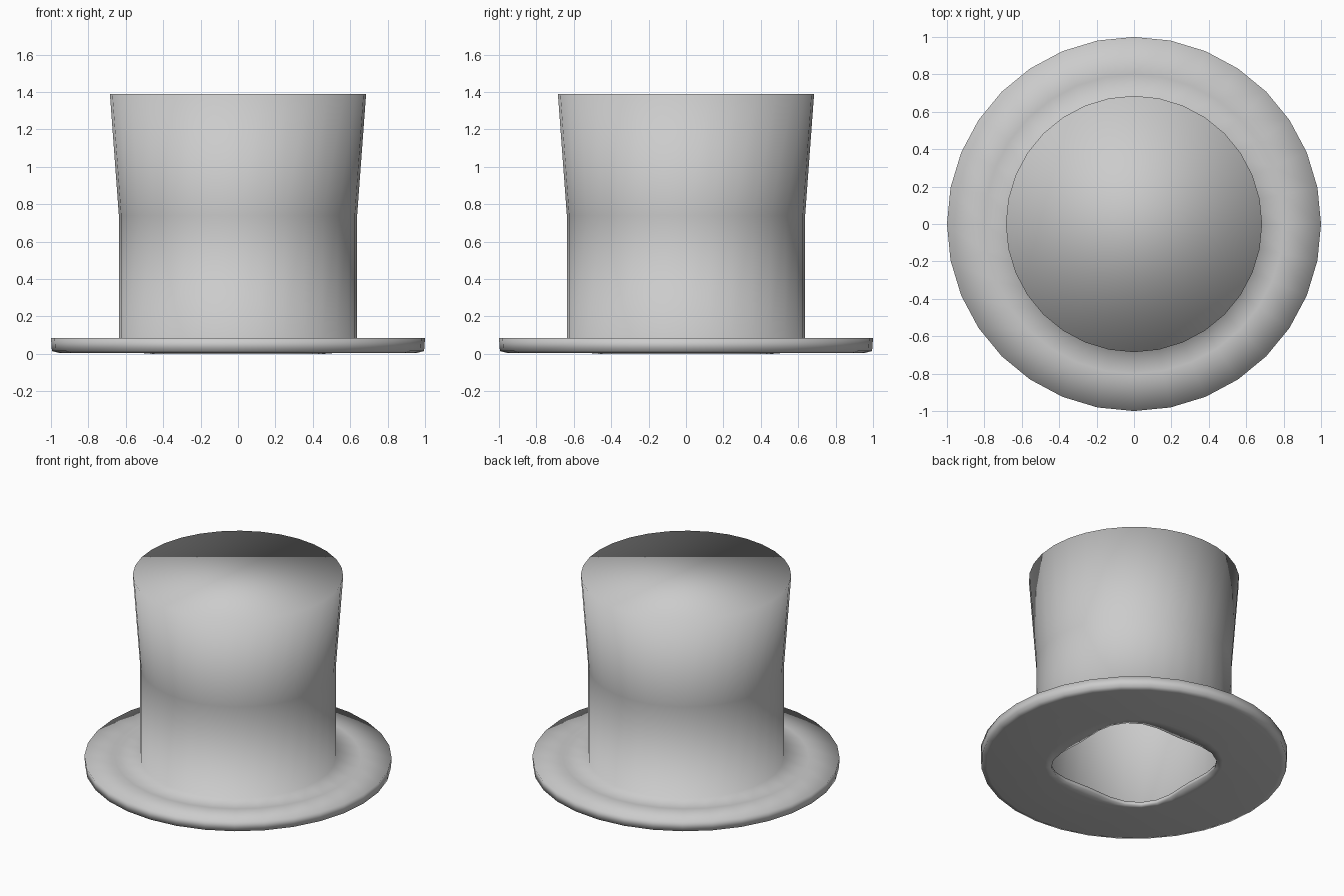
import bpy, bmesh
from math import cos, sin, pi

if "Cube" in bpy.data.objects:
    bpy.data.objects.remove(bpy.data.objects["Cube"])

SIDES = 32


def ring(bm, radius, z, square=0.0):
    """One loop of the hat; 'square' pushes it towards a rounded square."""
    verts = []
    for i in range(SIDES):
        a = 2 * pi * i / SIDES
        r = radius - square * cos(4 * a)
        verts.append(bm.verts.new((r * cos(a), r * sin(a), z)))
    return verts


# Profile from the closed inside top, out through the opening,
# around the brim and up the crown: radius, height, squareness
profile = [
    (0.65, 1.35, 0), (0.60, 0.74, 0), (0.60, 0.06, 0),      # inner wall
    (0.50, 0.03, 0.045), (0.495, 0.0, 0.045),               # head opening lip
    (0.56, 0.006, 0.02), (0.96, 0.006, 0),                  # brim underside
    (0.995, 0.015, 0), (1.0, 0.085, 0),                     # brim edge
    (0.80, 0.085, 0), (0.637, 0.085, 0),                    # brim top
    (0.637, 0.74, 0), (0.685, 1.39, 0),                     # crown
]

bm = bmesh.new()
rings = [ring(bm, *p) for p in profile]
for a, b in zip(rings, rings[1:]):
    for i in range(SIDES):
        j = (i + 1) % SIDES
        bm.faces.new((a[i], a[j], b[j], b[i]))

# Flat inside and outside tops
bm.faces.new(rings[0])
bm.faces.new(rings[-1])
bmesh.ops.recalc_face_normals(bm, faces=bm.faces)
for f in bm.faces:
    f.smooth = True

mesh = bpy.data.meshes.new("top_hat")
bm.to_mesh(mesh)
bm.free()
bpy.context.collection.objects.link(bpy.data.objects.new("top_hat", mesh))
